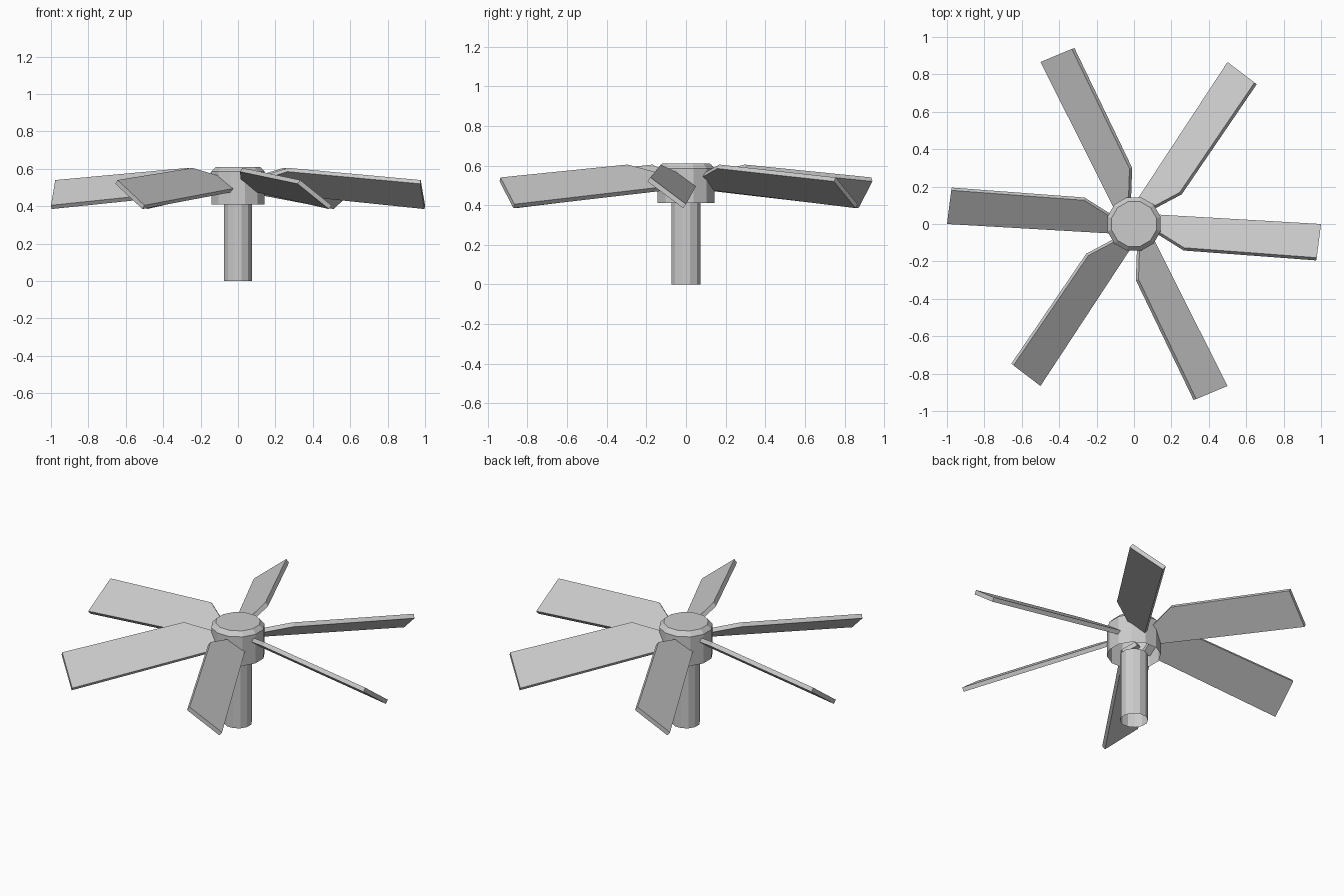
import bpy
import bmesh
from math import radians, cos, sin, tau
from mathutils import Vector, Matrix

cube = bpy.data.objects.get("Cube")
if cube:
    bpy.data.objects.remove(cube, do_unlink=True)

GREY = (0.6, 0.6, 0.6, 1)
SIDES = 12
BLADES = 6
THICKNESS = 0.025

metal = bpy.data.materials.new("light grey")
metal.use_nodes = True
metal.diffuse_color = GREY
metal.node_tree.nodes["Principled BSDF"].inputs["Base Color"].default_value = GREY


def add_object(name, bm):
    bmesh.ops.recalc_face_normals(bm, faces=bm.faces)
    mesh = bpy.data.meshes.new(name)
    bm.to_mesh(mesh)
    bm.free()
    mesh.materials.append(metal)
    obj = bpy.data.objects.new(name, mesh)
    bpy.context.collection.objects.link(obj)
    return obj


def turned(name, profile, cap_top):
    """Faceted round part from (radius, height) pairs, open underneath."""
    bm = bmesh.new()
    rings = []
    for r, z in profile:
        angles = [tau * (i + 0.5) / SIDES for i in range(SIDES)]
        rings.append([bm.verts.new((r * cos(a), r * sin(a), z)) for a in angles])
    for low, high in zip(rings, rings[1:]):
        for i in range(SIDES):
            j = (i + 1) % SIDES
            bm.faces.new((low[i], low[j], high[j], high[i]))
    if cap_top:
        bm.faces.new(rings[-1])
    return add_object(name, bm)


# Shaft and bevelled hub
turned("shaft", [(0.077, 0), (0.077, 0.41)], False)
turned("hub", [(0.148, 0.41), (0.148, 0.585), (0.124, 0.61)], True)

# Pitched, drooping blades with a tapered root
tip_low = Vector((1, 0, 0.405))
tip_high = Vector((0.977, -0.18, 0.54))
shoulder = Vector((0.268, -0.127, 0.605))
normal = (tip_high - tip_low).cross(shoulder - tip_low).normalized()
if normal.z < 0:
    normal.negate()


def on_blade(x, y):
    z = tip_low.z - (normal.x * (x - tip_low.x) + normal.y * (y - tip_low.y)) / normal.z
    return Vector((x, y, z))


outline = [on_blade(0.1, 0.052), on_blade(0.1, -0.022), shoulder, tip_high, tip_low]
for n in range(BLADES):
    bm = bmesh.new()
    top = bm.faces.new([bm.verts.new(p) for p in outline])
    grown = bmesh.ops.extrude_face_region(bm, geom=[top], use_keep_orig=True)
    lower = [v for v in grown["geom"] if isinstance(v, bmesh.types.BMVert)]
    bmesh.ops.translate(bm, verts=lower, vec=-normal * THICKNESS)
    bm.transform(Matrix.Rotation(radians(360 / BLADES * n), 4, "Z"))
    add_object(f"blade_{n + 1}", bm)
